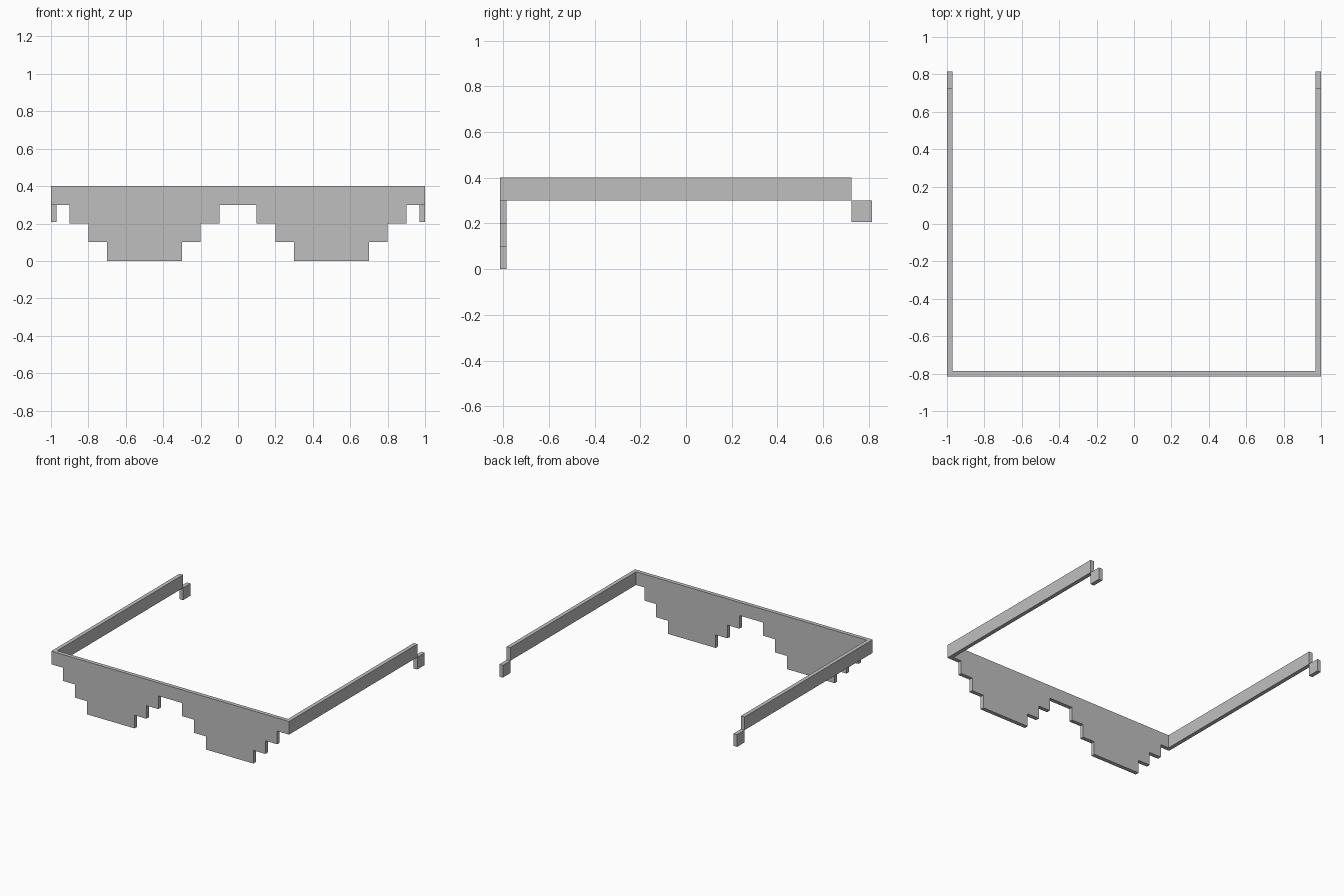
import bpy
import bmesh

cube = bpy.data.objects.get("Cube")
if cube:
    bpy.data.objects.remove(cube, do_unlink=True)

grey = bpy.data.materials.new("plain grey")
grey.use_nodes = True
colour = (0.52, 0.52, 0.52, 1)
grey.diffuse_color = colour
grey.node_tree.nodes["Principled BSDF"].inputs["Base Color"].default_value = colour

FRONT, BACK = -0.815, 0.815
THICK = 0.03
STEP = 0.1
ARM_END = 0.725


def finish(name, bm):
    bmesh.ops.recalc_face_normals(bm, faces=bm.faces)
    mesh = bpy.data.meshes.new(name)
    bm.to_mesh(mesh)
    bm.free()
    mesh.materials.append(grey)
    obj = bpy.data.objects.new(name, mesh)
    bpy.context.collection.objects.link(obj)
    return obj


def box(name, low, high):
    bm = bmesh.new()
    bmesh.ops.create_cube(bm, size=1)
    for v in bm.verts:
        v.co = [a if c < 0 else b for c, a, b in zip(v.co, low, high)]
    return finish(name, bm)


# Front frame: one stepped silhouette with two lenses, extruded to a thin plate
def lens_steps(centre):
    left = [(centre - 4 * STEP, 3 * STEP)]
    for i in range(3):
        x, z = centre - (4 - i) * STEP, (2 - i) * STEP
        left += [(x, z), (x + STEP, z)]
    left = left[:-1]
    return left + [(2 * centre - x, z) for x, z in reversed(left)]


outline = [(-1, 4 * STEP), (-1, 3 * STEP)]
for centre in (-0.5, 0.5):
    outline += lens_steps(centre)
outline += [(1, 3 * STEP), (1, 4 * STEP)]

bm = bmesh.new()
face = bm.faces.new([bm.verts.new((x, FRONT, z)) for x, z in outline])
result = bmesh.ops.extrude_face_region(bm, geom=[face])
new_verts = [g for g in result["geom"] if isinstance(g, bmesh.types.BMVert)]
bmesh.ops.translate(bm, verts=new_verts, vec=(0, THICK, 0))
finish("front_frame", bm)

# Arms and ear hooks on both sides
for side, s in (("left", 1), ("right", -1)):
    x0, x1 = sorted((s * (1 - THICK), s))
    box(side + "_arm", (x0, FRONT + THICK, 3 * STEP), (x1, ARM_END, 4 * STEP))
    box(side + "_ear_hook", (x0, ARM_END, 0.207), (x1, BACK, 3 * STEP))
